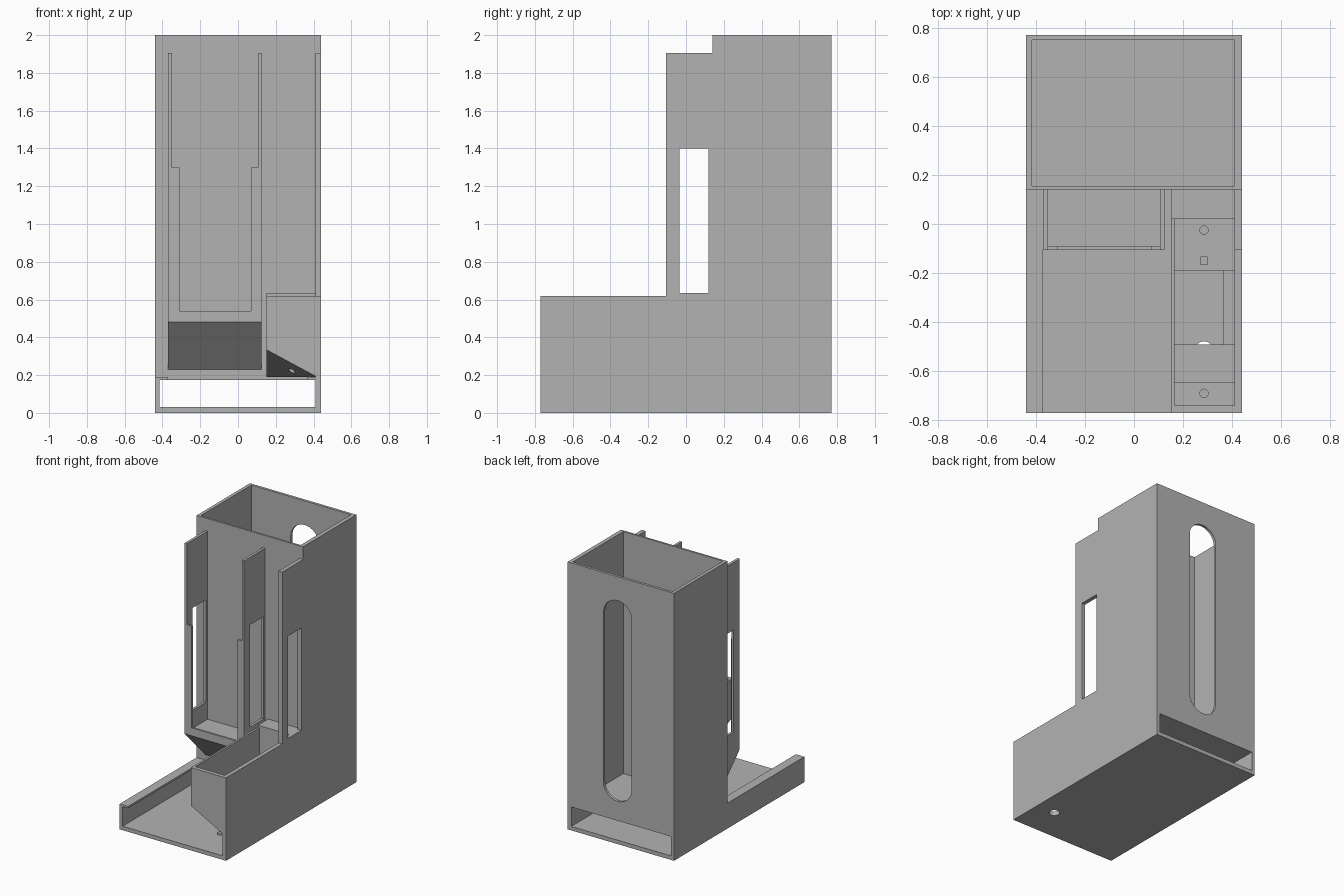
import bpy, bmesh, math

if "Cube" in bpy.data.objects:
    bpy.data.objects.remove(bpy.data.objects["Cube"], do_unlink=True)

grey = bpy.data.materials.new("plain_grey")
grey.use_nodes = True
grey.diffuse_color = (0.45, 0.45, 0.45, 1)
grey.node_tree.nodes["Principled BSDF"].inputs["Base Color"].default_value = (0.45, 0.45, 0.45, 1)


def finish(name, bm):
    bmesh.ops.recalc_face_normals(bm, faces=bm.faces)
    mesh = bpy.data.meshes.new(name)
    bm.to_mesh(mesh)
    bm.free()
    mesh.materials.append(grey)
    obj = bpy.data.objects.new(name, mesh)
    bpy.context.collection.objects.link(obj)
    return obj


def prism(name, base, offset):
    """Extrude a closed outline of 3D points along an offset."""
    bm = bmesh.new()
    face = bm.faces.new([bm.verts.new(p) for p in base])
    new = bmesh.ops.extrude_face_region(bm, geom=[face], use_keep_orig=True)["geom"]
    bmesh.ops.translate(bm, vec=offset, verts=[v for v in new if isinstance(v, bmesh.types.BMVert)])
    return finish(name, bm)


def box(name, x, y, z):
    base = [(x[0], y[0], z[0]), (x[1], y[0], z[0]), (x[1], y[1], z[0]), (x[0], y[1], z[0])]
    return prism(name, base, (0, 0, z[1] - z[0]))


def hole(x, y, r, z):
    ring = [(x + r * math.cos(a * math.tau / 32), y + r * math.sin(a * math.tau / 32), z[0])
            for a in range(32)]
    return prism("hole_cutter", ring, (0, 0, z[1] - z[0]))


def cut(obj, *cutters):
    for c in cutters:
        c.hide_render = True
        mod = obj.modifiers.new("cut", 'BOOLEAN')
        mod.operation = 'DIFFERENCE'
        mod.solver = 'EXACT'
        mod.object = c
    bpy.context.view_layer.update()
    mesh = bpy.data.meshes.new_from_object(obj.evaluated_get(bpy.context.evaluated_depsgraph_get()))
    obj.modifiers.clear()
    obj.data = mesh
    for c in cutters:
        bpy.data.objects.remove(c, do_unlink=True)


L, R = -0.44, 0.44          # outer sides
IL, IR = -0.415, 0.41       # inner sides
FRONT, BACK = -0.77, 0.77
TOWER = 0.14                # front face of the tower
WIN_Y, WIN_Z = (-0.035, 0.12), (0.635, 1.4)

# Base floor with a drain hole
floor = box("base_floor", (L, R), (FRONT, BACK), (0, 0.03))
cut(floor, hole(0.285, -0.515, 0.037, (-0.1, 0.1)))

# Tray rail on the left of the picture side, with guide lips
box("tray_rail", (L, IL), (FRONT, TOWER), (0.03, 0.19))
box("tray_lip_outer", (IL, -0.37), (FRONT, TOWER), (0.175, 0.19))
box("tray_lip_inner", (0.365, IR), (FRONT, TOWER), (0.175, 0.19))

# Tower walls
box("tower_side_wall", (L, IL), (TOWER, BACK), (0.03, 2))
box("tower_front_wall", (IL, IR), (TOWER, 0.155), (0.175, 2))
box("tower_floor", (IL, IR), (0.155, 0.75), (0.175, 0.19))

# Long side wall with its stepped outline and window
outline = [(FRONT, 0.03), (BACK, 0.03), (BACK, 2), (TOWER, 2), (TOWER, 1.905),
           (-0.105, 1.905), (-0.105, 0.62), (FRONT, 0.62)]
side = prism("long_side_wall", [(IR, y, z) for y, z in outline], (R - IR, 0, 0))
cut(side, box("window_cutter", (0.3, 0.6), WIN_Y, WIN_Z))

# Back wall with the rounded viewing slot and the tray slot
back = box("back_wall", (IL, IR), (0.75, BACK), (0.03, 2))
cx, r = 0.027, 0.117
slot = [(cx + r * math.cos(a * math.pi / 16), 0.6,
         (1.82 - r if a <= 16 else 0.32 + r) + r * math.sin(a * math.pi / 16))
        for a in list(range(17)) + list(range(17, 32))]
slot.insert(17, (cx - r, 0.6, 0.32 + r))
slot.append((cx + r, 0.6, 0.32 + r))
cut(back, prism("slot_cutter", slot, (0, 0.4, 0)),
    box("tray_slot_cutter", (-0.6, 0.6), (0.6, 0.9), (0, 0.175)))

# Front chute: sloped underside, side walls with windows, front guide strips
slope = [(-0.105, 0.48), (TOWER, 0.23), (TOWER, 0.5), (-0.105, 0.5)]
prism("chute_floor", [(-0.37, y, z) for y, z in slope], (0.495, 0, 0))
for label, x in (("outer", (-0.37, -0.35)), ("inner", (0.105, 0.125))):
    wall = box("chute_wall_" + label, x, (-0.105, TOWER), (0.5, 1.905))
    cut(wall, box("window_cutter", (x[0] - 0.1, x[1] + 0.1), WIN_Y, WIN_Z))
for label, x in (("outer", (-0.35, -0.31)), ("inner", (0.07, 0.105))):
    box("chute_strip_" + label, x, (-0.105, -0.09), (0.5, 1.3))
box("chute_sill", (-0.31, 0.07), (-0.105, -0.09), (0.5, 0.54))

# Compartment beside the tray
BX = 0.15


def corner_cutter():
    # Slanted cut under the front inner corner
    bm = bmesh.new()
    e = 0.14 / 0.26
    pts = [(BX - 0.1, -0.87, 0.1), (0.7, -0.87, 0.1), (BX - 0.1, -0.2, 0.1), (BX - 0.1, -0.87, 0.1)]
    plane = lambda x, y: 0.335 - (x - BX) * e - (y - FRONT) * 0.5
    low = []
    for x, y in ((BX - 0.1, -0.9), (0.6, -0.9), (0.6, -0.3), (BX - 0.1, -0.3)):
        low.append((bm.verts.new((x, y, -0.5)), bm.verts.new((x, y, plane(x, y)))))
    bm.faces.new([p[0] for p in low])
    bm.faces.new([p[1] for p in low])
    for i in range(4):
        a, b = low[i], low[(i + 1) % 4]
        bm.faces.new((a[0], b[0], b[1], a[1]))
    return finish("corner_cutter", bm)


inner = box("compartment_inner_wall", (BX, 0.165), (FRONT, 0.02), (0.19, 0.62))
cut(inner, corner_cutter())
front = box("compartment_front_wall", (0.165, IR), (FRONT, -0.74), (0.19, 0.62))
cut(front, corner_cutter())
step = box("compartment_front_step", (0.165, IR), (-0.74, -0.645), (0.19, 0.37))
cut(step, corner_cutter(), hole(0.285, -0.69, 0.017, (0, 0.6)))
shelf = box("compartment_shelf", (0.165, IR), (-0.645, -0.49), (0.19, 0.345))
cut(shelf, corner_cutter())
rear = box("compartment_rear_floor", (0.165, IR), (-0.19, 0.02), (0.19, 0.22))
cut(rear, hole(0.285, -0.025, 0.017, (0, 0.6)),
    box("square_cutter", (0.27, 0.3), (-0.165, -0.135), (0, 0.6)))
box("compartment_ledge", (BX, IR), (0.02, TOWER), (0.19, 0.635))
